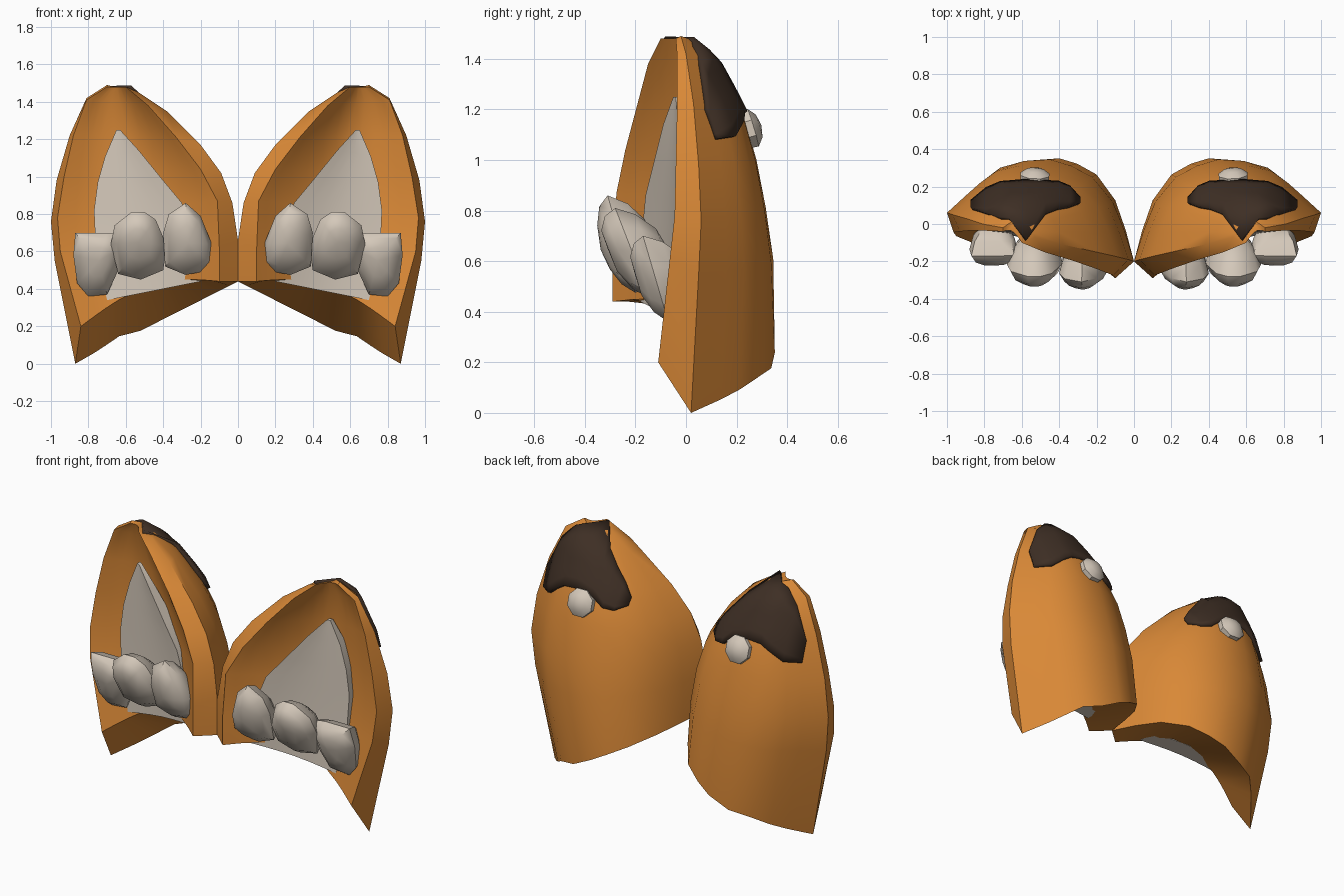
import bpy, bmesh, math
from mathutils import Vector, Matrix
from mathutils.bvhtree import BVHTree

if "Cube" in bpy.data.objects:
    bpy.data.objects.remove(bpy.data.objects["Cube"])


def material(name, rgb):
    m = bpy.data.materials.new(name)
    m.diffuse_color = (*rgb, 1)
    m.use_nodes = True
    m.node_tree.nodes["Principled BSDF"].inputs["Base Color"].default_value = m.diffuse_color
    return m


ORANGE = material("orange fur", (0.70, 0.25, 0.038))
CREAM = material("pale grey fur", (0.66, 0.58, 0.49))
DARK = material("dark brown fur", (0.048, 0.028, 0.018))


def make(name, bm, mat, angle=40, thickness=0):
    """Turn a bmesh into a smooth object mirrored to both sides."""
    bmesh.ops.recalc_face_normals(bm, faces=bm.faces)
    me = bpy.data.meshes.new(name)
    bm.to_mesh(me)
    me.materials.append(mat)
    ob = bpy.data.objects.new(name, me)
    bpy.context.collection.objects.link(ob)
    bpy.ops.object.select_all(action='DESELECT')
    ob.select_set(True)
    bpy.context.view_layer.objects.active = ob
    bpy.ops.object.shade_smooth_by_angle(angle=math.radians(angle))
    if thickness:
        s = ob.modifiers.new("thickness", 'SOLIDIFY')
        s.thickness, s.offset = thickness, -1
    m = ob.modifiers.new("other side", 'MIRROR')
    m.use_mirror_merge = False
    return ob


def loft(bm, rings, closed=True):
    """Skin rows of points with quads; returns the vertex rows."""
    vs = [[bm.verts.new(p) for p in r] for r in rings]
    n = len(vs[0])
    for a, b in zip(vs, vs[1:]):
        for i in range(n if closed else n - 1):
            j = (i + 1) % n
            bm.faces.new((a[i], a[j], b[j], b[i]))
    return vs


# Ear shell: per level - inner outline, inner rim, outer rim, outer outline,
# depth of the back bulge, depth of the front hollow
LEVELS = [
    ((0, -.2, .44), (.1, -.29, .44), (.84, -.11, .2), (.87, .02, 0), .45, .14),
    ((0, -.2, .66), (.1, -.29, .62), (.95, -.065, .6), (.98, .05, .55), .43, .15),
    ((.03, -.19, .86), (.11, -.275, .87), (.965, -.045, .78), (1, .06, .76), .39, .16),
    ((.09, -.175, 1.02), (.2, -.24, 1.04), (.93, -.04, 1.0), (.97, .05, .98), .35, .15),
    ((.2, -.15, 1.17), (.33, -.195, 1.21), (.88, -.035, 1.22), (.9, .03, 1.22), .29, .12),
    ((.38, -.11, 1.35), (.48, -.15, 1.38), (.81, -.035, 1.41), (.81, .0, 1.42), .18, .08),
    ((.53, -.07, 1.45), (.6, -.1, 1.48), (.7, -.04, 1.48), (.7, -.02, 1.49), .06, .03),
]
SECTION = [(0, 0), (.05, .34), (.115, .67), (.23, .92), (.35, .99), (.46, 1),
           (.6, .9), (.73, .74), (.82, .52), (.89, .32), (1, 0)]

rings = []
for k, (a0, b0, b1, a1, bulge, hollow) in enumerate(LEVELS):
    a0, b0, b1, a1 = map(Vector, (a0, b0, b1, a1))
    lift = 1 if k == 0 else 0
    back = [a0.lerp(a1, u) + Vector((0, h * bulge, lift * .05 * math.sin(math.pi * u) ** 2 * (u > .6)))
            for u, h in SECTION]
    front = [b0.lerp(b1, u) + Vector((0, hollow * math.sin(math.pi * u),
                                      lift * .1 * math.sin(math.pi * u)))
             for u, h in SECTION]
    rings.append(back + front[::-1])
bm = bmesh.new()
rows = loft(bm, rings)
n = len(SECTION)
for r in (rows[0], rows[-1]):          # bottom and tip closed by strips
    for i in range(n - 1):
        bm.faces.new((r[i], r[i + 1], r[-2 - i], r[-1 - i]))
ear = make("ear_shell", bm, ORANGE, 35)
surface = BVHTree.FromBMesh(bm)


def on_back(x, z, gap):
    hit, normal, _, _ = surface.ray_cast(Vector((x, 2, z)), Vector((0, -1, 0)))
    if hit is None:
        return Vector((x, 0, z))
    return hit + normal * gap


# Inner ear fur: rows of inner and outer edge, rising to a point
FUR = [((.2, -.18, .44), (.7, -.06, .34)), ((.22, -.18, .65), (.76, -.04, .6)),
       ((.3, -.16, .86), (.77, -.03, .82)), ((.4, -.13, .98), (.75, -.03, .97)),
       ((.53, -.09, 1.14), (.71, -.03, 1.11)), ((.63, -.05, 1.25), (.65, -.04, 1.25))]
bm = bmesh.new()
front = []
for a, b in FUR:
    a, b = Vector(a), Vector(b)
    w = (b - a).length
    face = [a.lerp(b, t / 6) + Vector((0, .05 * w * math.sin(math.pi * t / 6), 0)) for t in range(7)]
    front.append(face + [p + Vector((0, .02 + .18 * w, 0)) for p in face[::-1]])
rows = loft(bm, front)
for r in (rows[0], rows[-1]):
    for i in range(6):
        bm.faces.new((r[i], r[i + 1], r[-2 - i], r[-1 - i]))
make("inner_ear_fur", bm, CREAM, 50)

# Fur tufts: front outline (x, z), depth at top and bottom, forward swell
TUFTS = {
    "inner_tuft": ([(.28, .86), (.37, .8), (.4, .7), (.39, .52), (.28, .475),
                    (.2, .49), (.14, .53), (.14, .64), (.2, .79)], -.31, -.2, .075),
    "middle_tuft": ([(.57, .81), (.66, .74), (.68, .64), (.64, .48), (.52, .45),
                     (.4, .5), (.38, .63), (.44, .77), (.5, .81)], -.28, -.14, .09),
    "outer_tuft": ([(.7, .7), (.87, .7), (.88, .58), (.86, .43), (.8, .36),
                    (.7, .37), (.64, .5), (.62, .62), (.64, .69)], -.17, -.07, .075),
}
for name, (outline, top, bottom, swell) in TUFTS.items():
    cx = sum(p[0] for p in outline) / len(outline)
    zs = [p[1] for p in outline]
    cz, lo, hi = sum(zs) / len(zs), min(zs), max(zs)

    def ring(scale, dy):
        out = []
        for x, z in outline:
            x, z = cx + (x - cx) * scale, cz + (z - cz) * scale
            out.append((x, bottom + (top - bottom) * (z - lo) / (hi - lo) + dy, z))
        return out
    bm = bmesh.new()
    rows = loft(bm, [ring(.45, -swell), ring(.8, -swell * .6), ring(1, 0),
                     ring(.85, .07), ring(.5, .13)])
    for r, dy in ((rows[0], -swell * 1.1), (rows[-1], .14)):
        tip = bm.verts.new((cx, (bottom + top) / 2 + dy, cz))
        for i in range(len(r)):
            bm.faces.new((r[i], r[(i + 1) % len(r)], tip))
    make(name, bm, CREAM, 45)

# Dark patch on the back near the tip: columns of x, low z, high z
PATCH = [(.3, 1.12, 1.16), (.35, 1.1, 1.23), (.41, 1.11, 1.3), (.48, 1.17, 1.38),
         (.58, 1.19, 1.47), (.66, 1.18, 1.47), (.71, 1.15, 1.45),
         (.78, 1.09, 1.38), (.86, 1.08, 1.2)]
bm = bmesh.new()
loft(bm, [[on_back(x, lo + (hi - lo) * t / 6, .02) for t in range(7)]
          for x, lo, hi in PATCH], closed=False)
patch = make("dark_ear_patch", bm, DARK, 30)
if sum(p.normal.y for p in patch.data.polygons) < 0:
    patch.data.flip_normals()
s = patch.modifiers.new("thickness", 'SOLIDIFY')
s.thickness, s.offset = .03, -1
patch.modifiers.move(1, 0)

# Round pale spot: a domed eight-sided button below the patch
bm = bmesh.new()
rows = loft(bm, [[(r * math.cos(i * math.pi / 4 + .39), r * math.sin(i * math.pi / 4 + .39), h)
                  for i in range(8)] for r, h in ((.08, -.04), (.083, .01), (.05, .035))])
bm.faces.new(rows[0])
tip = bm.verts.new((0, 0, .045))
for i in range(8):
    bm.faces.new((rows[-1][i], rows[-1][(i + 1) % 8], tip))
normal = Vector((-.05, 1, .3)).normalized()
bm.transform(Matrix.Translation((.53, .255, 1.125)) @ normal.to_track_quat('Z', 'Y').to_matrix().to_4x4())
make("back_spot", bm, CREAM, 40)
